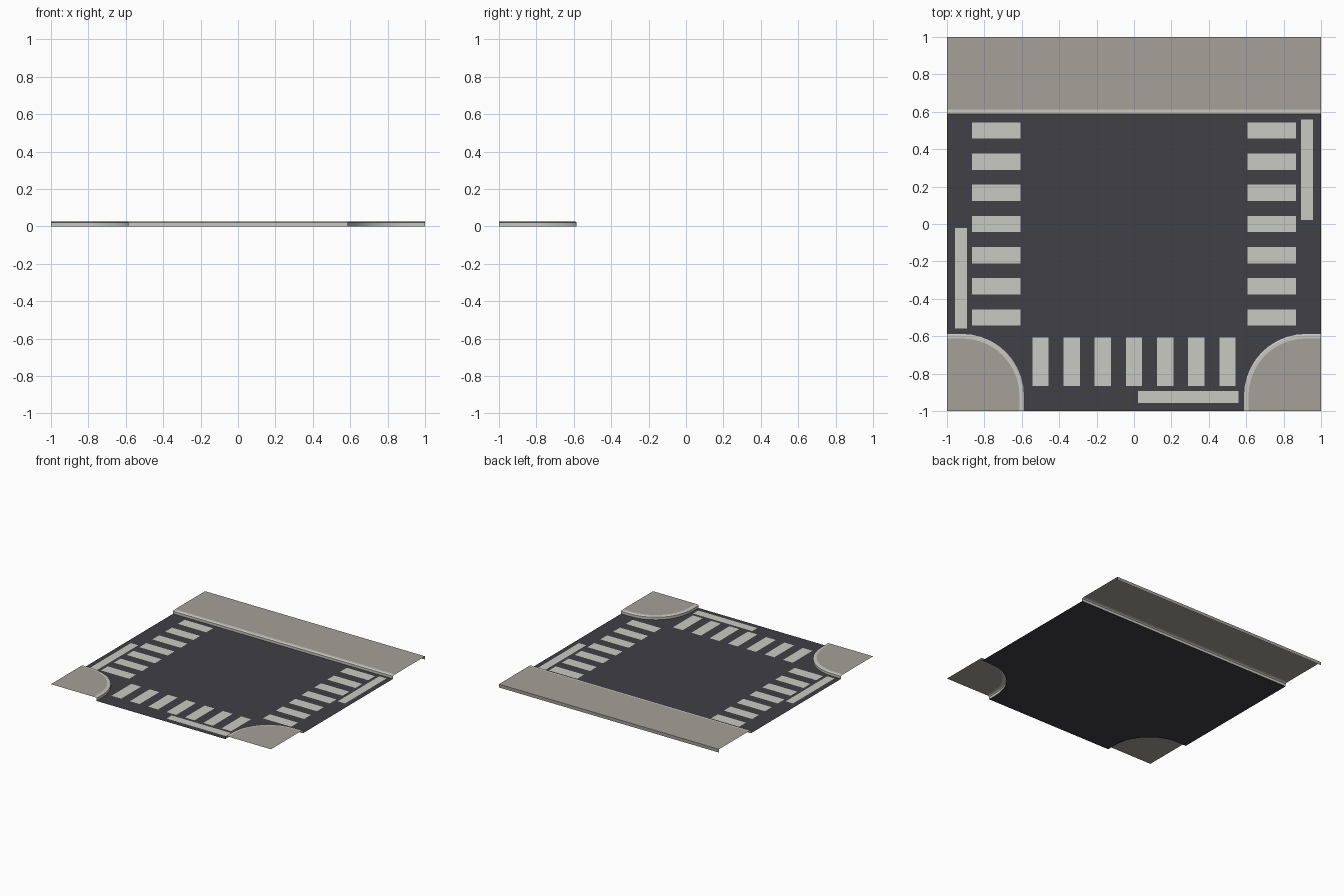
import bpy, bmesh, math

if "Cube" in bpy.data.objects:
    bpy.data.objects.remove(bpy.data.objects["Cube"])

EDGE = 0.585      # distance of every kerb face from the tile centre
TOP = 0.027       # pavement height
CURVE = 0.335     # corner kerb radius
STEPS = 10        # segments per corner curve


def material(name, rgb):
    m = bpy.data.materials.new(name)
    m.diffuse_color = (*rgb, 1)
    m.use_nodes = True
    m.node_tree.nodes["Principled BSDF"].inputs["Base Color"].default_value = m.diffuse_color
    return m


ASPHALT = material("asphalt", (0.052, 0.050, 0.058))
PAVING = material("paving", (0.375, 0.355, 0.315))
KERB = material("kerb_stone", (0.58, 0.575, 0.53))
PAINT = material("road_paint", (0.59, 0.59, 0.54))


def make(name, faces, mat):
    """Build an object from a list of faces, each a list of points."""
    bm = bmesh.new()
    for pts in faces:
        bm.faces.new([bm.verts.new(p) for p in pts])
    bmesh.ops.remove_doubles(bm, verts=bm.verts, dist=1e-5)
    mesh = bpy.data.meshes.new(name)
    bm.to_mesh(mesh)
    bm.free()
    mesh.materials.append(mat)
    ob = bpy.data.objects.new(name, mesh)
    bpy.context.collection.objects.link(ob)
    return ob


def corner_path(side, inset):
    """Kerb line round a front corner, set back by inset; side is -1 or 1."""
    c = EDGE + CURVE
    r = CURVE - inset
    pts = [(-EDGE - inset, -1)]
    for i in range(STEPS + 1):
        a = math.radians(90) * i / STEPS
        pts.append((-c + r * math.cos(a), -c + r * math.sin(a)))
    pts.append((-1, -EDGE - inset))
    return pts if side < 0 else [(-x, y) for x, y in reversed(pts)]


def back_path(inset):
    return [(-1, EDGE + inset), (1, EDGE + inset)]


def kerb(name, path):
    """Sweep the chamfered kerb profile (inset, height) along a path."""
    profile = [(0, 0), (0, TOP - 0.006), (0.009, TOP), (0.027, TOP)]
    rows = [[(x, y, z) for x, y in path(d)] for d, z in profile]
    faces = []
    for low, high in zip(rows, rows[1:]):
        for i in range(len(low) - 1):
            faces.append([low[i], low[i + 1], high[i + 1], high[i]])
    ob = make(name, faces, KERB)
    bpy.ops.object.select_all(action='DESELECT')
    ob.select_set(True)
    bpy.context.view_layer.objects.active = ob
    bpy.ops.object.shade_smooth_by_angle(angle=math.radians(25))


def flat(pts, z):
    return [(x, y, z) for x, y in pts]


# Road surface, cut away round the corner pavements
outline = (corner_path(1, 0) + [(1, EDGE), (-1, EDGE)] + corner_path(-1, 0))
# corner paths run against the outline on both sides
right = list(reversed(corner_path(1, 0)))
left = list(reversed(corner_path(-1, 0)))
outline = right + [(1, EDGE), (-1, EDGE)] + left
if right[0][1] > right[-1][1]:
    outline = right[::-1] + [(1, EDGE), (-1, EDGE)] + left
make("road", [flat(outline, 0)], ASPHALT)

# Back pavement with its outer wall
strip = [(-1, EDGE + 0.027), (1, EDGE + 0.027), (1, 1), (-1, 1)]
make("back_pavement",
     [flat(strip, TOP), [(1, 1, 0), (-1, 1, 0), (-1, 1, TOP), (1, 1, TOP)]], PAVING)
kerb("back_kerb", back_path)

# Front corner pavements
for side, label in ((-1, "left"), (1, "right")):
    make(label + "_corner_pavement",
         [flat(corner_path(side, 0.027) + [(side, -1)], TOP)], PAVING)
    kerb(label + "_corner_kerb", lambda d, s=side: corner_path(s, d))


# Painted crossings and stop lines: left arm, turned to the front and right arms
def bar(x0, x1, y0, y1, turn):
    pts = [(x0, y0), (x1, y0), (x1, y1), (x0, y1)]
    for _ in range(turn):
        pts = [(-y, x) for x, y in pts]
    return flat(pts, 0.002)


for turn, label in enumerate(("left", "front", "right")):
    make(label + "_crossing",
         [bar(-0.865, -0.608, k / 6 - 0.044, k / 6 + 0.044, turn) for k in range(-3, 4)],
         PAINT)
    make(label + "_stop_line", [bar(-0.958, -0.892, -0.56, -0.022, turn)], PAINT)
